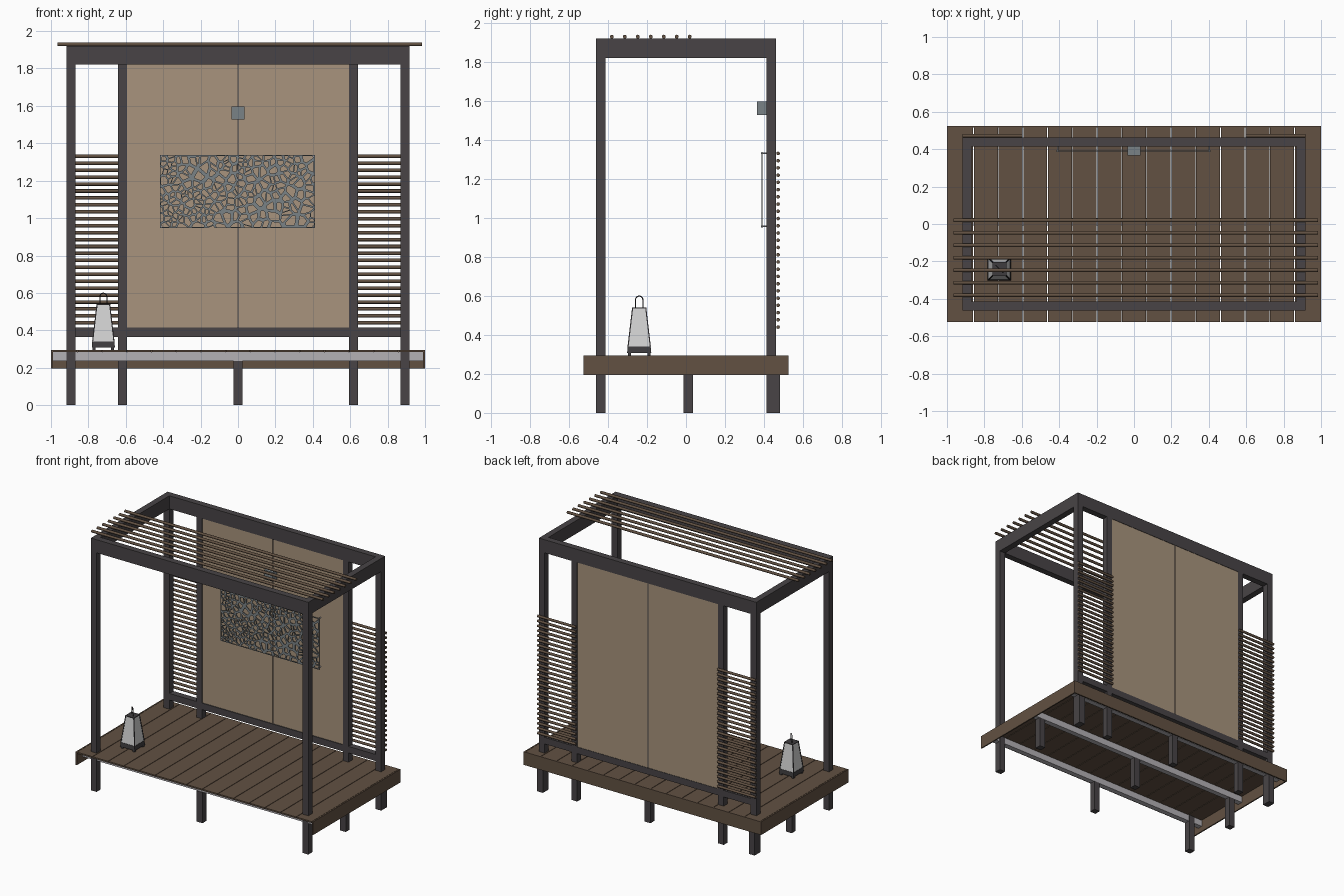
import bpy, bmesh, math, random
from mathutils import Vector

random.seed(7)
if "Cube" in bpy.data.objects:
    bpy.data.objects.remove(bpy.data.objects["Cube"])


def material(name, rgb):
    lin = [((c / 255 + 0.055) / 1.055) ** 2.4 for c in rgb] + [1]
    m = bpy.data.materials.new(name)
    m.use_nodes = True
    m.diffuse_color = lin
    m.node_tree.nodes["Principled BSDF"].inputs["Base Color"].default_value = lin
    return m


STEEL = material("dark steel", (72, 68, 70))
WOOD = material("brown wood", (98, 81, 66))
TAN = material("tan board", (168, 148, 125))
GREY = material("grey metal", (122, 130, 134))
GALV = material("galvanised metal", (180, 177, 181))
GLASS = material("frosted glass", (212, 212, 212))
BLACK = material("lantern metal", (62, 60, 62))


def finish(name, bm, mat):
    me = bpy.data.meshes.new(name)
    bm.normal_update()
    bm.to_mesh(me)
    bm.free()
    me.materials.append(mat)
    ob = bpy.data.objects.new(name, me)
    bpy.context.collection.objects.link(ob)
    return ob


def frustum(name, mat, lo, hi, taper=1.0):
    """Box between two corners, its top scaled about the middle."""
    bm = bmesh.new()
    bmesh.ops.create_cube(bm, size=1)
    lo, hi = Vector(lo), Vector(hi)
    for v in bm.verts:
        if v.co.z > 0:
            v.co.x *= taper
            v.co.y *= taper
        v.co = (lo + hi) / 2 + v.co * (hi - lo)
    return finish(name, bm, mat)


box = frustum


def rod(name, mat, a, b, r, sides=10):
    a, b = Vector(a), Vector(b)
    bm = bmesh.new()
    bmesh.ops.create_cone(bm, cap_ends=True, segments=sides, radius1=r, radius2=r,
                          depth=(b - a).length)
    turn = (b - a).to_track_quat('Z', 'Y').to_matrix()
    for v in bm.verts:
        v.co = turn @ v.co + (a + b) / 2
    for f in bm.faces:
        f.smooth = sides > 4 and len(f.verts) == 4
    return finish(name, bm, mat)


# Main dimensions
POST, INNER, Y, H = 0.892, 0.617, 0.438, 0.024
TOP, EAVE, DECK = 1.92, 1.82, 0.295


def post(name, x, y, top):
    box(name, STEEL, (x - H, y - H, 0), (x + H, y + H, top))


# Posts and the stub legs below the deck
for s, side in ((1, "left"), (-1, "right")):
    post(f"front_post_{side}", s * POST, -Y, EAVE)
    post(f"back_post_{side}", s * POST, Y, EAVE)
    post(f"inner_post_{side}", s * INNER, Y, EAVE)
    post(f"middle_leg_{side}", s * POST, 0.012, 0.235)
    box(f"back_leg_plate_{side}", STEEL, (s * POST - H, Y, 0), (s * POST + H, 0.482, 0.285))
for name, y in (("front", -Y), ("middle", 0.012), ("back", Y)):
    post(f"{name}_centre_leg", 0, y, 0.235)
    box(f"{name}_joist", GALV, (-0.989, y - 0.02, 0.235), (0.989, y + 0.02, 0.284))

# Roof frame
X0, Y0 = POST + H, Y + H
for s in (1, -1):
    box("roof_beam_long", STEEL, (-X0, s * Y - H, EAVE), (X0, s * Y + H, TOP))
    box("roof_beam_side", STEEL, (s * POST - H, -Y + H, EAVE), (s * POST + H, Y - H, TOP))

# Roof rods
for i in range(7):
    y = -0.38 + 0.0665 * i
    rod("roof_rod", WOOD, (-0.965, y, TOP + 0.009), (0.985, y, TOP + 0.009), 0.01)

# Bottom rail and wall boards with a dark joint between
box("bottom_rail", STEEL, (-POST, Y - H, 0.365), (POST, Y + H, 0.415))
for s in (1, -1):
    a, b = sorted((s * 0.004, s * (INNER - H)))
    box("wall_board", TAN, (a, 0.42, 0.415), (b, 0.459, EAVE))
box("wall_joint", STEEL, (-0.004, 0.424, 0.415), (0.004, 0.455, EAVE))

# Side screens of round slats behind the posts
for s in (1, -1):
    for i in range(25):
        z = 0.44 + 0.0371 * i
        rod("screen_slat", WOOD, (s * 0.597, 0.472, z), (s * 0.918, 0.472, z), 0.0095)

# Deck boards running front to back, fascia on the sides and back
BOARDS = 15
step = 1.98 / BOARDS
for i in range(BOARDS):
    x = -0.99 + i * step
    box("deck_board", WOOD, (x + 0.002, -0.525, 0.284), (x + step - 0.002, 0.515, DECK))
for s in (1, -1):
    a, b = sorted((s * 0.99, s))
    box("side_fascia", WOOD, (a, -0.525, 0.195), (b, 0.525, DECK))
box("back_fascia", WOOD, (-0.99, 0.515, 0.195), (0.99, 0.525, DECK))

# Wall lamp
box("wall_lamp", GREY, (-0.036, 0.365, 1.527), (0.036, 0.42, 1.597))


# Perforated wall screen: every cell of a random mosaic is a ring around a hole
def clip(poly, mid, normal):
    out = []
    for p, q in zip(poly, poly[1:] + poly[:1]):
        dp, dq = (p - mid).dot(normal), (q - mid).dot(normal)
        if dp <= 0:
            out.append(p)
        if dp * dq < 0:
            out.append(p.lerp(q, dp / (dp - dq)))
    return out


XL, XR, ZL, ZH = -0.418, 0.412, 0.947, 1.337
seeds = [Vector((random.uniform(XL, XR), random.uniform(ZL, ZH))) for _ in range(230)]
bm = bmesh.new()
for c in seeds:
    cell = [Vector(p) for p in ((XL, ZL), (XR, ZL), (XR, ZH), (XL, ZH))]
    for o in seeds:
        if o is not c:
            cell = clip(cell, (c + o) / 2, o - c)
    if len(cell) < 3:
        continue
    heart = sum(cell, Vector((0, 0))) / len(cell)
    shrink = random.uniform(0.6, 0.78)
    outer = [bm.verts.new((p.x, 0.39, p.y)) for p in cell]
    hole = [heart.lerp(p, shrink) for p in cell]
    inner = [bm.verts.new((p.x, 0.39, p.y)) for p in hole]
    for i in range(len(cell)):
        j = (i + 1) % len(cell)
        bm.faces.new((outer[i], outer[j], inner[j], inner[i]))
bmesh.ops.remove_doubles(bm, verts=bm.verts, dist=0.0002)
screen = finish("perforated_screen", bm, GREY)
solid = screen.modifiers.new("thickness", 'SOLIDIFY')
solid.thickness = 0.004
solid.offset = 0
for x in (XL + 0.01, XR - 0.01):
    for z in (ZL + 0.01, ZH - 0.006):
        rod("screen_standoff", GALV, (x, 0.385, z), (x, 0.42, z), 0.004)

# Lantern: base, tapered glass, corner bars, rims and diagonal handle
LX, LY = -0.72, -0.24
LOW, HIGH, WIDE, SLIM = 0.34, 0.535, 0.057, 0.034


def block(name, mat, half, z0, z1, taper=1.0):
    frustum(name, mat, (LX - half, LY - half, z0), (LX + half, LY + half, z1), taper)


block("lantern_base", BLACK, 0.062, 0.308, LOW, 0.95)
for sx in (1, -1):
    for sy in (1, -1):
        fx, fy = LX + sx * 0.05, LY + sy * 0.05
        box("lantern_foot", BLACK, (fx - 0.008, fy - 0.008, DECK), (fx + 0.008, fy + 0.008, 0.31))
        rod("lantern_bar", BLACK, (LX + sx * WIDE, LY + sy * WIDE, LOW),
            (LX + sx * SLIM, LY + sy * SLIM, HIGH), 0.004, 4)
block("lantern_glass", GLASS, WIDE, LOW, HIGH, SLIM / WIDE)
block("lantern_top", BLACK, SLIM + 0.003, HIGH, HIGH + 0.006)

curve = bpy.data.curves.new("lantern_handle", 'CURVE')
curve.dimensions = '3D'
curve.bevel_depth = 0.003
curve.bevel_resolution = 1
arc = [(math.cos(t * math.pi / 8), math.sin(t * math.pi / 8)) for t in range(9)]
path = [(1, -2)] + arc + [(-1, -2)]
spline = curve.splines.new('POLY')
spline.points.add(len(path) - 1)
for pt, (u, w) in zip(spline.points, path):
    pt.co = (LX + 0.019 * u, LY - 0.019 * u, 0.579 + 0.02 * w, 1)
curve.materials.append(BLACK)
bpy.context.collection.objects.link(bpy.data.objects.new("lantern_handle", curve))
